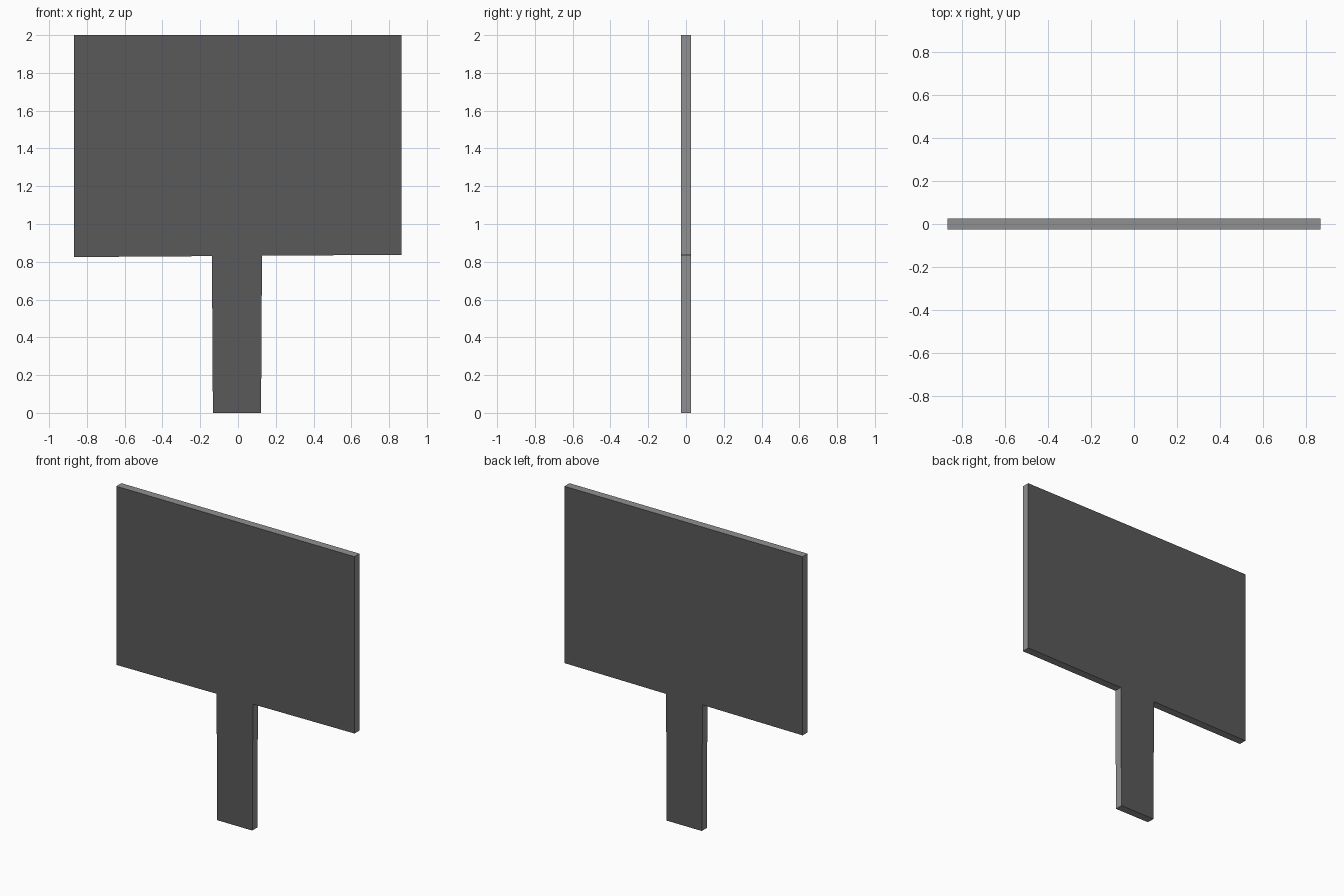
import bpy, bmesh

if "Cube" in bpy.data.objects:
    bpy.data.objects.remove(bpy.data.objects["Cube"])

HALF_DEPTH = 0.026


def flat_material(name, value):
    mat = bpy.data.materials.new(name)
    mat.diffuse_color = (value, value, value, 1.0)
    mat.use_nodes = True
    mat.node_tree.nodes["Principled BSDF"].inputs["Base Color"].default_value = mat.diffuse_color
    return mat


# Sign outline in (x, z): slightly uneven board on a slightly tapered post
outline = [
    (-0.133, 0.0), (0.122, 0.0), (0.127, 0.832), (0.866, 0.837),
    (0.866, 2.0), (-0.867, 2.0), (-0.867, 0.825), (-0.138, 0.830),
]

# Extrude the outline through the board thickness
bm = bmesh.new()
front = bm.faces.new([bm.verts.new((x, -HALF_DEPTH, z)) for x, z in outline])
extruded = bmesh.ops.extrude_face_region(bm, geom=[front], use_keep_orig=True)
back_verts = [g for g in extruded["geom"] if isinstance(g, bmesh.types.BMVert)]
bmesh.ops.translate(bm, verts=back_verts, vec=(0, 2 * HALF_DEPTH, 0))
bmesh.ops.recalc_face_normals(bm, faces=bm.faces)

# Dark broad faces, lighter grey edges
bm.normal_update()
for face in bm.faces:
    face.material_index = 0 if abs(face.normal.y) > 0.9 else 1

mesh = bpy.data.meshes.new("sign_board")
bm.to_mesh(mesh)
bm.free()
mesh.materials.append(flat_material("dark_grey_face", 0.10))
mesh.materials.append(flat_material("light_grey_edge", 0.28))
sign = bpy.data.objects.new("sign_board", mesh)
bpy.context.collection.objects.link(sign)
